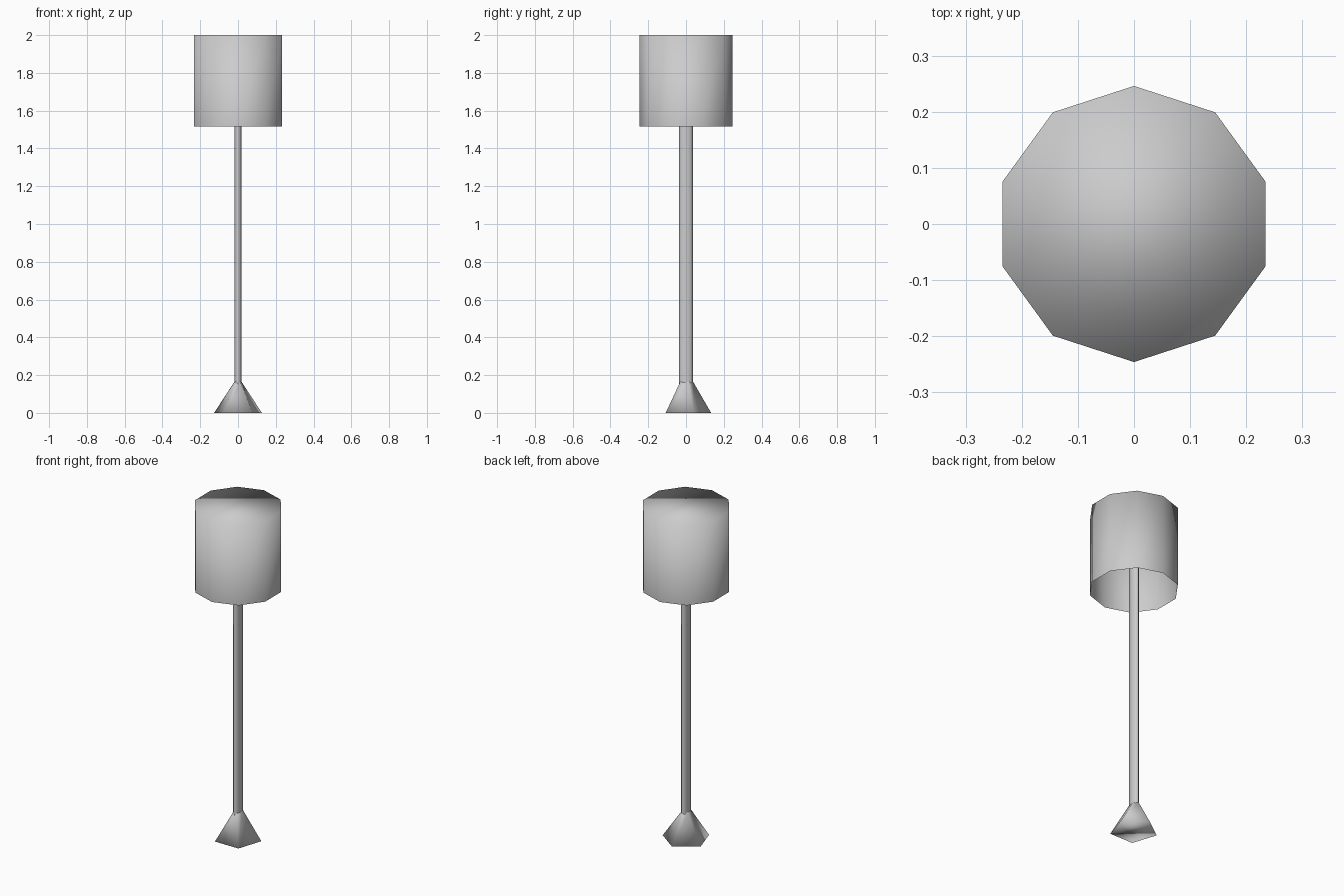
import bpy, bmesh
from math import cos, sin, pi

cube = bpy.data.objects.get("Cube")
if cube:
    bpy.data.objects.remove(cube, do_unlink=True)

grey = bpy.data.materials.new("plain grey")
grey.use_nodes = True
colour = (0.6, 0.6, 0.6, 1)
grey.diffuse_color = colour
grey.node_tree.nodes["Principled BSDF"].inputs["Base Color"].default_value = colour


def loft(name, sides, low, high, cap_low=False, cap_high=False):
    """Smooth shaded tube between two elliptical rings, each (radius x, radius y, z)."""
    bm = bmesh.new()
    rings = []
    for rx, ry, z in (low, high):
        angles = [pi / 2 + 2 * pi * i / sides for i in range(sides)]
        rings.append([bm.verts.new((rx * cos(a), ry * sin(a), z)) for a in angles])
    bottom, top = rings
    for i in range(sides):
        j = (i + 1) % sides
        bm.faces.new((bottom[i], bottom[j], top[j], top[i]))
    if cap_low:
        bm.faces.new(bottom[::-1])
    if cap_high:
        bm.faces.new(top)
    for face in bm.faces:
        face.smooth = True
    mesh = bpy.data.meshes.new(name)
    bm.to_mesh(mesh)
    bm.free()
    mesh.materials.append(grey)
    obj = bpy.data.objects.new(name, mesh)
    bpy.context.collection.objects.link(obj)
    return obj


# Five-sided foot that narrows into the flattened pole
loft("base", 5, (0.133, 0.133, 0), (0.0195, 0.0375, 0.165), cap_low=True)

# Slim pole, wider from front to back, running up inside the shade
loft("pole", 8, (0.0185, 0.0375, 0.15), (0.0185, 0.0375, 1.99))

# Ten-sided shade, closed on top and open below
loft("lamp_shade", 10, (0.246, 0.246, 1.515), (0.246, 0.246, 2), cap_high=True)
